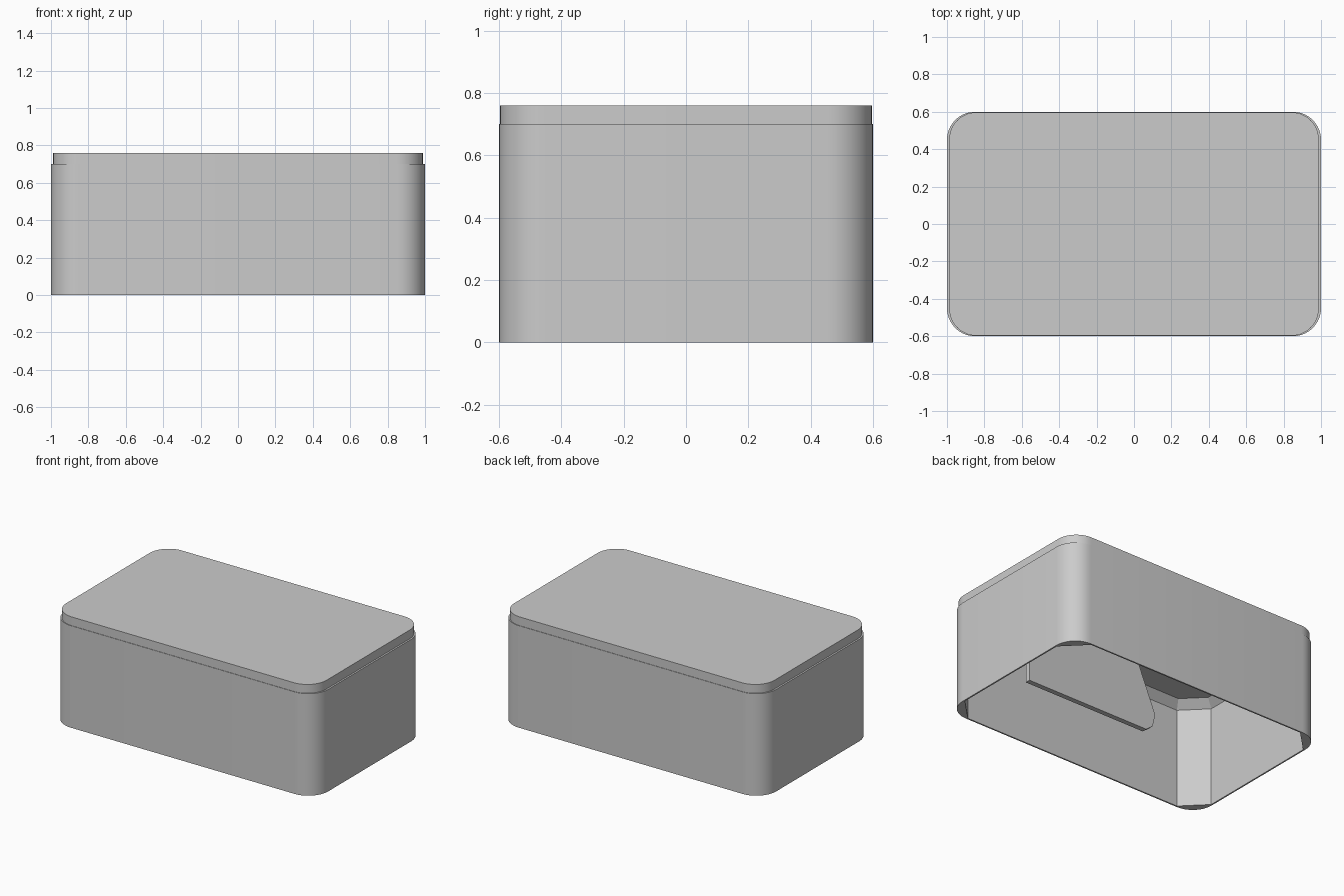
import bpy, bmesh, math

cube = bpy.data.objects.get("Cube")
if cube:
    bpy.data.objects.remove(cube, do_unlink=True)

grey = bpy.data.materials.new("plain grey")
grey.use_nodes = True
colour = (0.6, 0.6, 0.6, 1)
grey.diffuse_color = colour
grey.node_tree.nodes["Principled BSDF"].inputs["Base Color"].default_value = colour


def outline(hx, hy, r, steps):
    """Rectangle outline with rounded corners, or chamfered when steps is 1."""
    pts = []
    for k, (sx, sy) in enumerate([(1, 1), (-1, 1), (-1, -1), (1, -1)]):
        for i in range(steps + 1):
            a = math.pi / 2 * (k + i / steps)
            pts.append((sx * (hx - r) + r * math.cos(a),
                        sy * (hy - r) + r * math.sin(a)))
    return pts


def ring(bm, pts, z):
    return [bm.verts.new((x, y, z)) for x, y in pts]


def edges_of(verts):
    n = len(verts)
    out = []
    for i in range(n):
        e = verts[i].link_edges
        out += [d for d in e if d.other_vert(verts[i]) is verts[(i + 1) % n]]
    return out


def loft(bm, rings):
    for a, b in zip(rings, rings[1:]):
        n = len(a)
        for i in range(n):
            j = (i + 1) % n
            bm.faces.new((a[i], a[j], b[j], b[i]))


def finish(name, bm):
    bmesh.ops.recalc_face_normals(bm, faces=bm.faces)
    me = bpy.data.meshes.new(name)
    bm.to_mesh(me)
    bm.free()
    me.materials.append(grey)
    ob = bpy.data.objects.new(name, me)
    bpy.context.collection.objects.link(ob)
    bpy.ops.object.select_all(action="DESELECT")
    ob.select_set(True)
    bpy.context.view_layer.objects.active = ob
    bpy.ops.object.shade_smooth_by_angle(angle=math.radians(25))
    return ob


# Box: rounded outside with a stepped lid edge, chamfered hollow inside
bm = bmesh.new()
body = outline(1, 0.6, 0.15, 10)
lid = outline(0.988, 0.597, 0.145, 10)
outer = [ring(bm, body, 0), ring(bm, body, 0.7),
         ring(bm, lid, 0.7), ring(bm, lid, 0.76)]
loft(bm, outer)
bm.faces.new(outer[-1])
wall = outline(0.99, 0.59, 0.15, 1)
ceiling = outline(0.94, 0.54, 0.13, 1)
inner = [ring(bm, wall, 0), ring(bm, wall, 0.68), ring(bm, ceiling, 0.73)]
loft(bm, inner)
bm.faces.new(inner[-1])
bmesh.ops.triangle_fill(bm, use_beauty=True,
                        edges=edges_of(outer[0]) + edges_of(inner[0]))
finish("hollow_box", bm)

# Upright divider inside, with one slanted end
bm = bmesh.new()
profile = [(0.84, 0.01), (-0.1, 0.01), (-0.15, 0.05), (-0.17, 0.14),
           (0.08, 0.73), (0.84, 0.73)]
sides = [[bm.verts.new((x, y, z)) for x, z in profile] for y in (-0.035, 0)]
loft(bm, sides)
for side in sides:
    bm.faces.new(side)
finish("divider", bm)
